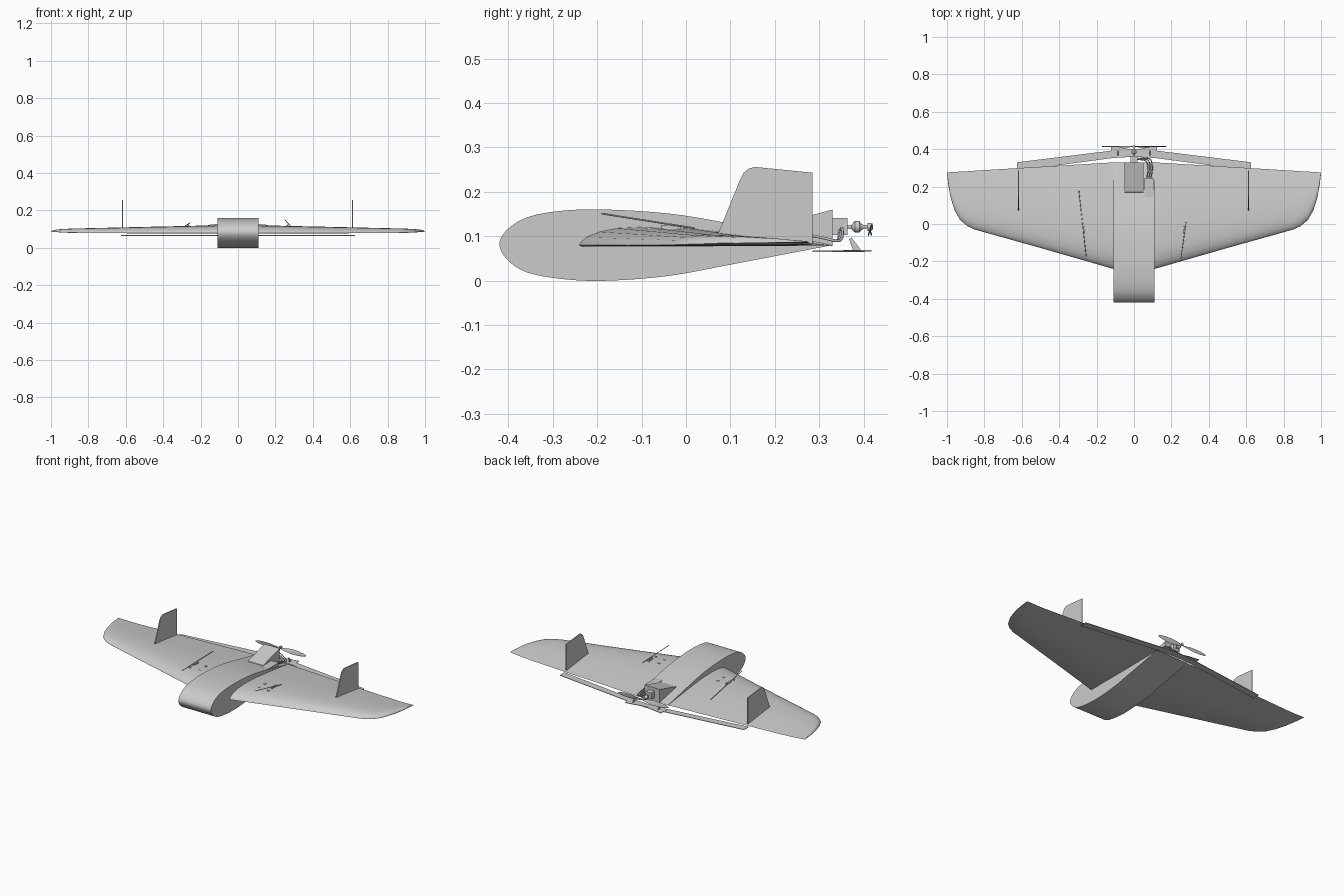
import bpy, math
from mathutils import Vector

cube = bpy.data.objects.get("Cube")
if cube:
    bpy.data.objects.remove(cube, do_unlink=True)

grey = bpy.data.materials.new("plain grey")
grey.use_nodes = True
grey.diffuse_color = (0.6, 0.6, 0.6, 1)
grey.node_tree.nodes["Principled BSDF"].inputs["Base Color"].default_value = (0.6, 0.6, 0.6, 1)


def finish(name, verts, faces, smooth=None):
    me = bpy.data.meshes.new(name)
    me.from_pydata(verts, [], faces)
    me.materials.append(grey)
    ob = bpy.data.objects.new(name, me)
    bpy.context.collection.objects.link(ob)
    bpy.ops.object.select_all(action='DESELECT')
    ob.select_set(True)
    bpy.context.view_layer.objects.active = ob
    bpy.ops.object.mode_set(mode='EDIT')
    bpy.ops.mesh.select_all(action='SELECT')
    bpy.ops.mesh.normals_make_consistent(inside=False)
    bpy.ops.object.mode_set(mode='OBJECT')
    if smooth:
        bpy.ops.object.shade_smooth_by_angle(angle=math.radians(smooth))
    return ob


def loft(name, rings, smooth=None):
    """Skin equal-length closed rings and cap both ends."""
    n = len(rings[0])
    verts = [v for r in rings for v in r]
    faces = [(k * n + i, k * n + (i + 1) % n, (k + 1) * n + (i + 1) % n, (k + 1) * n + i)
             for k in range(len(rings) - 1) for i in range(n)]
    faces += [tuple(range(n)), tuple(range(len(verts) - n, len(verts)))]
    return finish(name, verts, faces, smooth)


def side_prism(name, outline, x0, x1, smooth=None):
    return loft(name, [[(x, y, z) for y, z in outline] for x in (x0, x1)], smooth)


def flat_plate(name, outline, z0, z1):
    return loft(name, [[(x, y, z) for x, y in outline] for z in (z0, z1)])


def box(name, x0, x1, y0, y1, z0, z1):
    return flat_plate(name, [(x0, y0), (x1, y0), (x1, y1), (x0, y1)], z0, z1)


def lathe(name, profile, z, sides=20):
    """Turn (y, radius) pairs around a lengthwise axis at height z."""
    angles = [math.tau * i / sides for i in range(sides)]
    return loft(name, [[(r * math.cos(a), y, z + r * math.sin(a)) for a in angles]
                       for y, r in profile], 40)


def tube(name, points, radius):
    pts = [Vector(p) for p in points]
    rings = []
    for i, p in enumerate(pts):
        d = (pts[min(i + 1, len(pts) - 1)] - pts[max(i - 1, 0)]).normalized()
        u = d.cross(Vector((0.3, 0.1, 1))).normalized()
        w = d.cross(u)
        rings.append([p + radius * (u * math.cos(a) + w * math.sin(a))
                      for a in (math.tau * k / 8 for k in range(8))])
    return loft(name, rings, 50)


def spline(points, steps=6):
    """Smooth curve through open points."""
    p = [Vector(q) for q in points]
    p = [2 * p[0] - p[1]] + p + [2 * p[-1] - p[-2]]
    out = []
    for a, b, c, d in zip(p, p[1:], p[2:], p[3:]):
        for s in range(steps):
            t = s / steps
            out.append(0.5 * (2 * b + (c - a) * t + (2 * a - 5 * b + 4 * c - d) * t * t
                              + (3 * b - a - 3 * c + d) * t ** 3))
    return out + [p[-2]]


# Fuselage pod: a fat aerofoil extruded sideways
pod = [(0.33, 0.08), (0.2, 0.107), (0.08, 0.132), (-0.03, 0.15), (-0.15, 0.159), (-0.26, 0.159),
       (-0.35, 0.145), (-0.4, 0.117), (-0.42, 0.082), (-0.4, 0.045), (-0.35, 0.016),
       (-0.25, 0.001), (-0.15, 0.001), (-0.03, 0.012), (0.1, 0.036), (0.33, 0.08)]
side_prism("fuselage", [tuple(p) for p in spline(pod)][:-1], -0.11, 0.11, 35)

# Wing: flat-bottomed section lofted across the whole span
section = [(1, 0), (0.9, 0.2), (0.77, 0.42), (0.6, 0.7), (0.43, 0.93), (0.25, 1), (0.15, 0.93),
           (0.08, 0.74), (0.03, 0.45), (0.008, 0.2), (0, 0.02), (0.01, -0.04), (0.5, -0.04)]
# half span, leading edge, trailing edge, base height, thickness
half = [(0.1, -0.243, 0.33, 0.079, 0.042), (0.5, -0.128, 0.306, 0.079, 0.033),
        (0.85, -0.03, 0.285, 0.08, 0.024), (0.89, -0.012, 0.282, 0.081, 0.022),
        (0.93, 0.022, 0.28, 0.082, 0.019), (0.96, 0.075, 0.278, 0.084, 0.015),
        (0.98, 0.14, 0.277, 0.085, 0.011), (0.993, 0.21, 0.276, 0.086, 0.006),
        (1.0, 0.27, 0.275, 0.087, 0.002)]
stations = [(-s[0],) + s[1:] for s in reversed(half)] + half
loft("wing", [[(x, le + (te - le) * c, z + t * h) for c, h in section]
              for x, le, te, z, t in stations], 40)

# Upright fins
fin = [(0.07, 0.1), (0.122, 0.228), (0.13, 0.243), (0.141, 0.252), (0.155, 0.256),
       (0.285, 0.243), (0.285, 0.083)]
for side, x in (("right", -0.617), ("left", 0.613)):
    side_prism(side + "_fin", fin, x - 0.003, x + 0.003)

# Trailing control surface: two swept strips and a notched centre
for side, s in (("right", -1), ("left", 1)):
    flat_plate(side + "_elevon", [(s * x, y) for x, y in
               ((0.625, 0.285), (0.625, 0.33), (0.12, 0.392), (0.0, 0.402), (0.0, 0.36),
                (0.12, 0.352))], 0.0645, 0.0675)
    flat_plate(side + "_elevon_tab", [(s * x, y) for x, y in
               ((0.0, 0.395), (0.06, 0.408), (0.12, 0.418), (0.13, 0.355), (0.0, 0.365))],
               0.0655, 0.0685)
    side_prism(side + "_control_horn", [(0.367, 0.093), (0.372, 0.097), (0.378, 0.09),
               (0.393, 0.07), (0.393, 0.066), (0.377, 0.066)],
               s * 0.085 - 0.002, s * 0.085 + 0.002)

# Motor pylon, mount and motor
side_prism("motor_pylon", [(0.16, 0.1), (0.17, 0.117), (0.33, 0.16), (0.33, 0.078)], -0.052, 0.052)
box("motor_mount", -0.019, 0.019, 0.33, 0.363, 0.103, 0.141)
lathe("motor", [(0.363, 0.004), (0.372, 0.004), (0.376, 0.009), (0.38, 0.013), (0.39, 0.013),
                (0.394, 0.008), (0.4, 0.004), (0.408, 0.004), (0.409, 0.009), (0.419, 0.008),
                (0.421, 0.003)], 0.121)

# Propeller: twisted blades
for side, s in (("right", -1), ("left", 1)):
    rings = []
    for r, chord, pitch in ((0.0, 0.005, 50), (0.03, 0.012, 45), (0.07, 0.016, 30),
                            (0.12, 0.014, 20), (0.155, 0.009, 14), (0.17, 0.003, 12)):
        a = math.radians(pitch)
        ring = []
        for u, v in ((-1, 0), (0, 0.0018), (1, 0), (0, -0.0018)):
            y = u * chord * math.sin(a) * 0.5 + v * math.cos(a)
            z = u * chord * math.cos(a) - v * math.sin(a)
            ring.append((s * r, 0.414 + y, 0.114 + s * z))
        rings.append(ring)
    loft(side + "_propeller_blade", rings, 40)

# Speed controller and motor wires
box("speed_controller", 0.056, 0.104, 0.145, 0.245, 0.1, 0.119)
for i in range(3):
    d = i * 0.011
    tube("motor_wire_%d" % (i + 1), spline([(0.068 + d, 0.24, 0.108), (0.076 + d, 0.3, 0.098),
         (0.065 + d, 0.335 + d * 0.5, 0.09), (0.04, 0.343 + d * 0.4, 0.095 + d),
         (0.015, 0.346, 0.112)]), 0.003)

# Pushrods, servo covers and their screws
tube("right_pushrod", [(-0.255, -0.18, 0.135), (-0.295, 0.18, 0.108)], 0.002)
tube("left_pushrod", [(0.25, -0.19, 0.151), (0.28, 0.02, 0.118)], 0.002)
for side, s in (("right", -1), ("left", 1)):
    box(side + "_servo_arm", s * 0.265 - 0.004, s * 0.265 + 0.004, -0.055, -0.012, 0.11, 0.125)
    for i, (x, y) in enumerate(((0.2, -0.025), (0.2, -0.08), (0.265, -0.02), (0.265, -0.085))):
        box("%s_servo_screw_%d" % (side, i + 1), s * x - 0.005, s * x + 0.005,
            y - 0.006, y + 0.006, 0.11, 0.1205)
